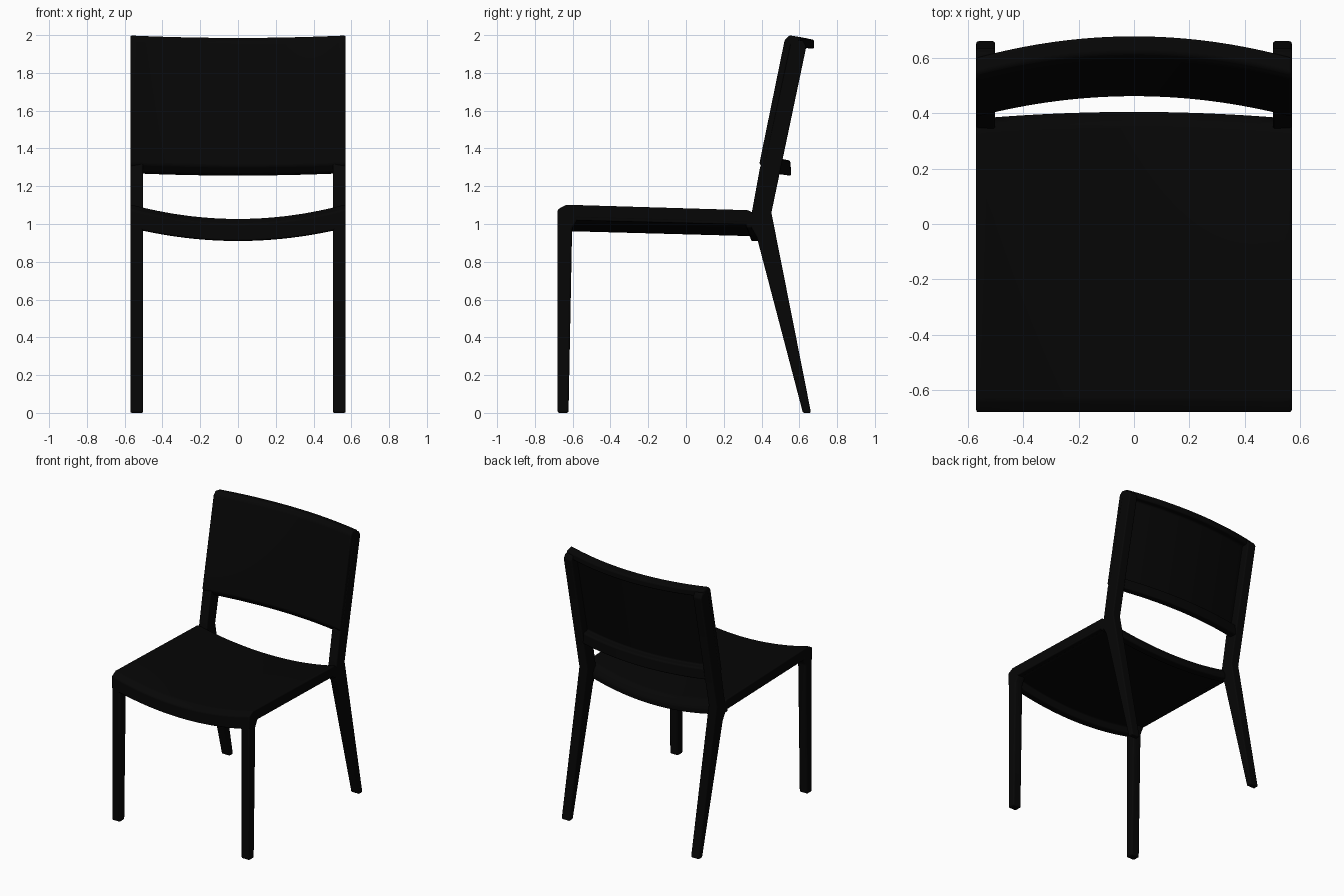
import bpy
import bmesh

if "Cube" in bpy.data.objects:
    bpy.data.objects.remove(bpy.data.objects["Cube"])

black = bpy.data.materials.new("black plastic")
black.diffuse_color = (0.0018, 0.0018, 0.0018, 1)
black.use_nodes = True
black.node_tree.nodes["Principled BSDF"].inputs["Base Color"].default_value = black.diffuse_color


def sweep(name, profile, x0, x1, steps=1, bend=None, bevel=0.01, mirror=False):
    """Sweep a closed (y, z) profile along x; bend(u, y, z) shifts it, u = 1 at the centre."""
    bm = bmesh.new()
    rings = []
    for i in range(steps + 1):
        x = x0 + (x1 - x0) * i / steps
        u = 1 - (x / 0.57) ** 2
        ring = []
        for y, z in profile:
            dy, dz = bend(u, y, z) if bend else (0, 0)
            ring.append(bm.verts.new((x, y + dy, z + dz)))
        rings.append(ring)
    n = len(profile)
    for a, b in zip(rings, rings[1:]):
        for j in range(n):
            k = (j + 1) % n
            bm.faces.new((a[j], a[k], b[k], b[j]))
    bm.faces.new(rings[0])
    bm.faces.new(rings[-1])
    bmesh.ops.recalc_face_normals(bm, faces=bm.faces)
    mesh = bpy.data.meshes.new(name)
    bm.to_mesh(mesh)
    bm.free()
    mesh.materials.append(black)
    ob = bpy.data.objects.new(name, mesh)
    bpy.context.collection.objects.link(ob)
    if mirror:
        ob.modifiers.new("mirror", 'MIRROR')
    bv = ob.modifiers.new("bevel", 'BEVEL')
    bv.width = bevel
    bv.segments = 3
    bv.limit_method = 'ANGLE'
    bv.angle_limit = 0.5
    bpy.ops.object.select_all(action='DESELECT')
    ob.select_set(True)
    bpy.context.view_layer.objects.active = ob
    bpy.ops.object.shade_smooth_by_angle(angle=0.6)
    return ob


# Seat: sagging shell with deep front and rear lips
seat = [(-0.68, 1.078), (-0.66, 1.09), (-0.635, 1.104), (0.33, 1.075), (0.36, 1.055), (0.38, 1.015),
        (0.38, 0.98), (0.32, 0.98), (0.315, 1.006), (-0.62, 1.032), (-0.625, 0.982), (-0.68, 0.982)]
sweep("seat", seat, -0.57, 0.57, 32,
      lambda u, y, z: (0.025 * u if y > 0.3 else 0, -0.077 * u if z > 1.05 else -0.07 * u), bevel=0.008)

# Side rails under the seat edges
rail = [(-0.64, 1.085), (0.37, 1.06), (0.37, 0.995), (-0.64, 1.02)]
sweep("side_rail", rail, 0.535, 0.569, mirror=True, bevel=0.006)

# Front legs, flaring into the seat
front_leg = [(-0.68, 0), (-0.622, 0), (-0.603, 0.975), (-0.575, 1.02), (-0.575, 1.05),
             (-0.61, 1.065), (-0.68, 1.065)]
sweep("front_leg", front_leg, 0.502, 0.57, mirror=True)

# Rear legs continue upward as back posts
rear_leg = [(0.619, 0), (0.662, 0), (0.452, 1.06), (0.637, 1.94), (0.62, 1.97), (0.56, 1.98),
            (0.55, 1.95), (0.418, 1.34), (0.392, 1.3), (0.35, 1.07), (0.338, 1.03), (0.34, 0.99), (0.375, 0.93)]
sweep("rear_leg", rear_leg, 0.502, 0.57, mirror=True, bevel=0.008)

# Bowed backrest with lips folded backward at top and bottom
back = [(0.386, 1.32), (0.52, 1.975), (0.545, 2.0), (0.6, 1.988), (0.6, 1.94),
        (0.557, 1.945), (0.432, 1.355), (0.478, 1.35), (0.48, 1.268), (0.42, 1.276)]
sweep("backrest", back, -0.57, 0.57, 32,
      lambda u, y, z: (0.078 * u if y > 0.56 or z < 1.3 else 0.074 * u, -0.013 * u))
